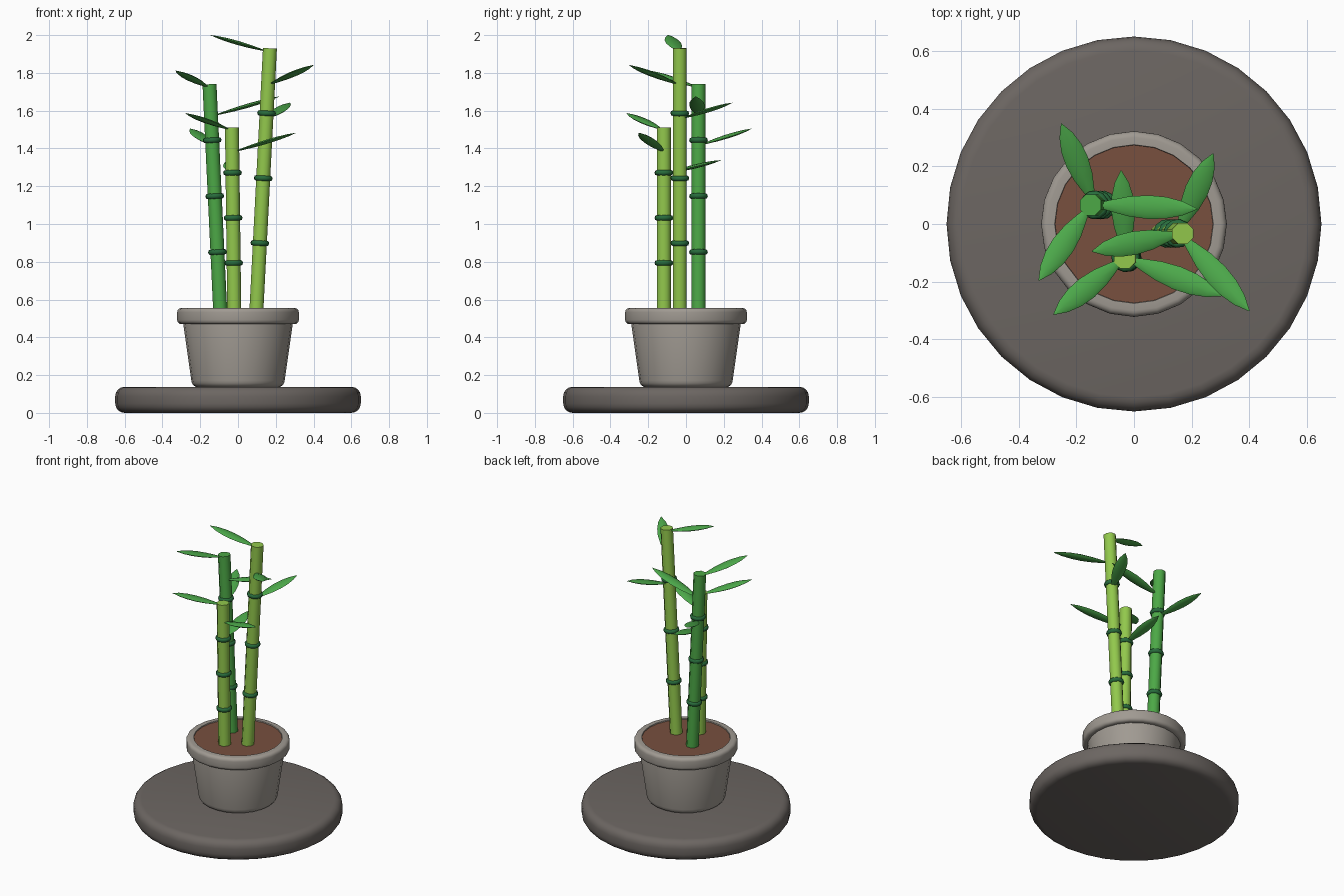
import bpy, math
from mathutils import Vector, Matrix

if "Cube" in bpy.data.objects:
    bpy.data.objects.remove(bpy.data.objects["Cube"])


def srgb(r, g, b):
    return tuple(((c / 255 + 0.055) / 1.055) ** 2.4 for c in (r, g, b)) + (1.0,)


def material(name, rgb):
    m = bpy.data.materials.new(name)
    m.diffuse_color = srgb(*rgb)
    m.use_nodes = True
    m.node_tree.nodes["Principled BSDF"].inputs["Base Color"].default_value = m.diffuse_color
    return m


STONE = material("dark stone", (108, 102, 98))
CLAY = material("grey clay", (160, 154, 146))
SOIL = material("brown soil", (120, 80, 62))
LIME = material("lime stalk", (146, 200, 76))
GREEN = material("green stalk", (76, 168, 70))
LEAF = material("leaf green", (76, 168, 74))
NODE = material("dark node green", (40, 108, 60))


def make(name, verts, faces, mat, angle=40):
    me = bpy.data.meshes.new(name)
    me.from_pydata(verts, [], faces)
    me.materials.append(mat)
    ob = bpy.data.objects.new(name, me)
    bpy.context.collection.objects.link(ob)
    bpy.ops.object.select_all(action='DESELECT')
    ob.select_set(True)
    bpy.context.view_layer.objects.active = ob
    bpy.ops.object.shade_smooth_by_angle(angle=math.radians(angle))
    return ob


def skin(name, rings, n, mat, mtx=Matrix(), angle=40):
    """Join rings of (half width, half depth, height) and cap both ends."""
    verts = [mtx @ Vector((a * math.cos(2 * math.pi * i / n),
                           b * math.sin(2 * math.pi * i / n), z))
             for a, b, z in rings for i in range(n)]
    faces = [(k * n + i, k * n + (i + 1) % n, (k + 1) * n + (i + 1) % n, (k + 1) * n + i)
             for k in range(len(rings) - 1) for i in range(n)]
    faces.append(tuple(reversed(range(n))))
    faces.append(tuple(range((len(rings) - 1) * n, len(rings) * n)))
    return make(name, verts, faces, mat, angle)


def lathe(name, profile, n, mat, mtx=Matrix(), angle=40):
    return skin(name, [(r, r, z) for r, z in profile], n, mat, mtx, angle)


def rounded(r0, z0, r1, z1, b0, b1, steps=4):
    """Profile of a disc or tapered body with rounded lower and upper edges."""
    pts = []
    for s in range(steps + 1):
        a = math.pi / 2 * s / steps
        pts.append((r0 - b0 + b0 * math.sin(a), z0 + b0 - b0 * math.cos(a)))
    for s in range(steps + 1):
        a = math.pi / 2 * s / steps
        pts.append((r1 - b1 + b1 * math.cos(a), z1 - b1 + b1 * math.sin(a)))
    return pts


# stand, pot, rim and soil
lathe("round_stand", rounded(0.65, 0, 0.65, 0.138, 0.05, 0.05), 32, STONE)
lathe("pot_body", rounded(0.247, 0.136, 0.292, 0.49, 0.035, 0.005), 24, CLAY)
lathe("pot_rim", rounded(0.322, 0.47, 0.322, 0.555, 0.022, 0.022)
      + [(0.275, 0.555), (0.27, 0.53)], 24, CLAY)
lathe("soil", [(0.274, 0.52), (0.274, 0.548)], 24, SOIL)


def leaf(name, base, tip):
    """Flat pointed leaf, its width kept level."""
    d = tip - base
    z = d.normalized()
    x = Vector((0, 0, 1)).cross(z).normalized()
    y = z.cross(x)
    mtx = Matrix.Translation(base) @ Matrix((x, y, z)).transposed().to_4x4()
    shape = [(0, 0.2), (0.12, 0.48), (0.3, 0.83), (0.5, 1.0), (0.68, 0.92),
             (0.85, 0.6), (1, 0.03)]
    skin(name, [(0.041 * w, 0.011 * w, t * d.length) for t, w in shape],
         8, LEAF, mtx, 60)


# stalks: bottom x, top x, y, top z, colour, leaves as (base z, tip)
stalks = [
    ("tall", 0.098, 0.169, -0.033, 1.93, LIME,
     [(1.91, (-0.146, -0.095, 2.0)), (1.735, (0.40, -0.302, 1.842)),
      (1.555, (0.275, 0.245, 1.642))]),
    ("middle", -0.095, -0.151, 0.066, 1.74, GREEN,
     [(1.72, (-0.33, -0.196, 1.812)), (1.57, (0.22, 0.052, 1.675)),
      (1.415, (-0.252, 0.348, 1.505))]),
    ("short", -0.02, -0.032, -0.117, 1.51, LIME,
     [(1.495, (-0.279, -0.314, 1.587)), (1.38, (0.308, -0.249, 1.483)),
      (1.265, (-0.045, 0.186, 1.338))]),
]
Z0 = 0.555
for label, x0, x1, y, top, mat, leaves in stalks:
    foot, head = Vector((x0, y, Z0)), Vector((x1, y, top))
    axis = head - foot
    length = axis.length
    mtx = (Matrix.Translation(foot) @ axis.to_track_quat('Z', 'Y').to_matrix().to_4x4()
           @ Matrix.Rotation(math.pi / 8, 4, 'Z'))
    lathe(label + "_stalk", [(0.04, -0.02), (0.04, length)], 8, mat, mtx, 50)
    # dark rings at every quarter of the stalk
    for k in (1, 2, 3):
        h = length * k / 4
        ring = [(0.038, h - 0.014), (0.046, h - 0.011), (0.05, h), (0.046, h + 0.011),
                (0.038, h + 0.014)]
        lathe(f"{label}_node_{k}", ring, 12, NODE, mtx, 60)
    # leaves start just inside the stalk surface
    for k, (bz, tip) in enumerate(leaves, 1):
        start = foot + axis * ((bz - Z0) / (top - Z0))
        tip = Vector(tip)
        leaf(f"{label}_leaf_{k}", start + (tip - start).normalized() * 0.02, tip)
